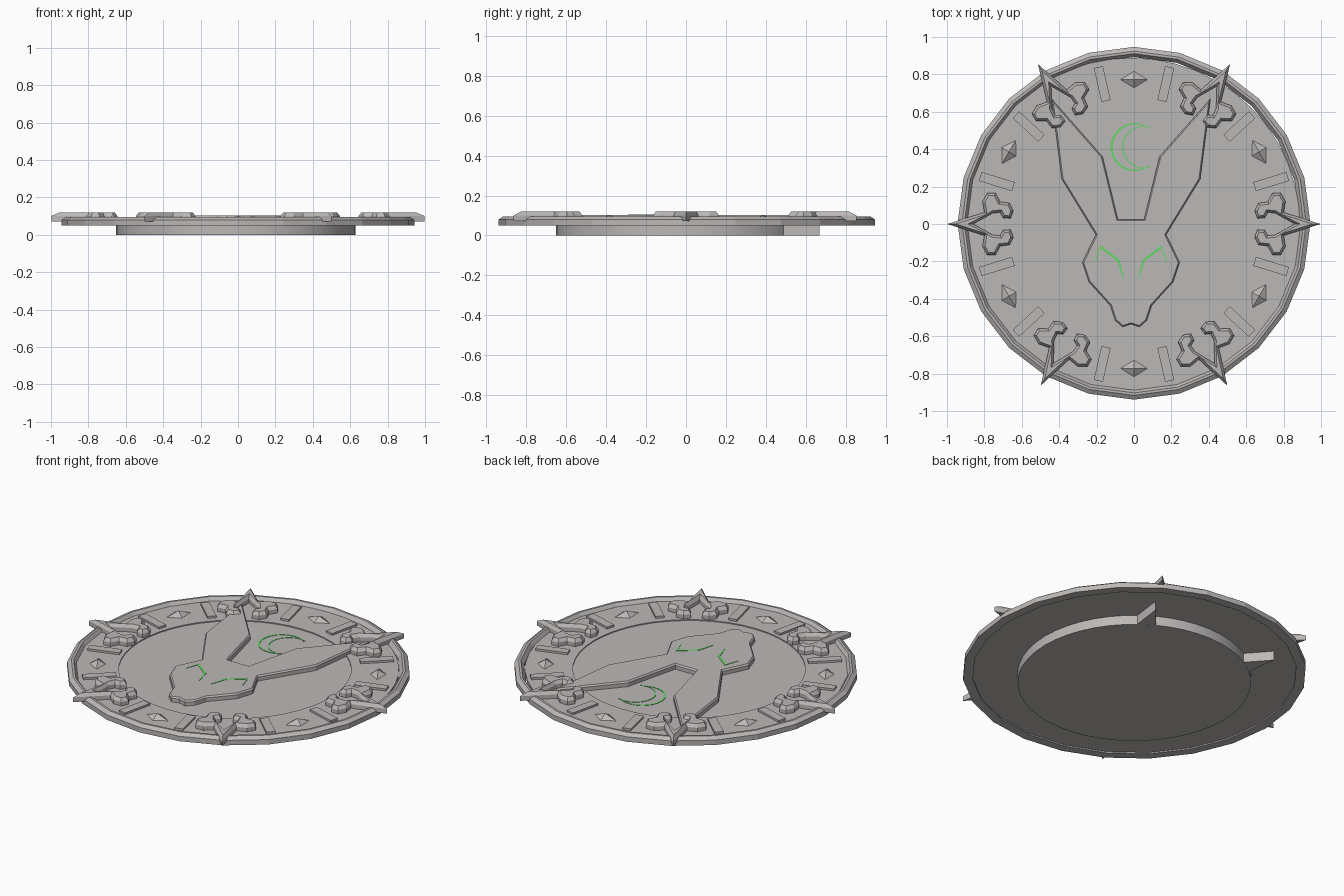
import bpy, bmesh
from math import sin, cos, radians, pi
from mathutils import Vector

if "Cube" in bpy.data.objects:
    bpy.data.objects.remove(bpy.data.objects["Cube"], do_unlink=True)


def material(name, rgb):
    m = bpy.data.materials.new(name)
    m.use_nodes = True
    m.diffuse_color = (*rgb, 1)
    m.node_tree.nodes["Principled BSDF"].inputs["Base Color"].default_value = (*rgb, 1)
    return m


STONE = material("warm grey stone", (0.50, 0.48, 0.47))
GREEN = material("glowing green", (0.13, 0.68, 0.14))


def finish(bm, name, mat, smooth=False):
    bmesh.ops.recalc_face_normals(bm, faces=bm.faces)
    me = bpy.data.meshes.new(name)
    bm.to_mesh(me)
    bm.free()
    me.materials.append(mat)
    ob = bpy.data.objects.new(name, me)
    bpy.context.collection.objects.link(ob)
    if smooth:
        bpy.ops.object.select_all(action="DESELECT")
        ob.select_set(True)
        bpy.context.view_layer.objects.active = ob
        bpy.ops.object.shade_smooth_by_angle(angle=radians(30))
    return ob


def prism(bm, pts, z0, z1, bevel=0, rise=0):
    """Extrude an outline, with an optional sloped edge around the top."""
    base = bm.faces.new([bm.verts.new((x, y, z0)) for x, y in pts])
    ext = bmesh.ops.extrude_face_region(bm, geom=[base], use_keep_orig=True)["geom"]
    top = [g for g in ext if isinstance(g, bmesh.types.BMFace)][0]
    for v in top.verts:
        v.co.z = z1
    top.normal_update()
    if bevel:
        bmesh.ops.inset_region(bm, faces=[top], thickness=bevel, use_even_offset=True)
        for v in top.verts:
            v.co.z = z1 + rise


def lathe(bm, profile, segments, centre=(0, 0)):
    """Spin a closed profile of (radius, height) around the upright axis."""
    rings = []
    for i in range(segments):
        a = 2 * pi * i / segments
        rings.append([bm.verts.new((centre[0] + r * cos(a), centre[1] + r * sin(a), z))
                      for r, z in profile])
    n = len(profile)
    for i in range(segments):
        a, b = rings[i], rings[(i + 1) % segments]
        for j in range(n):
            k = (j + 1) % n
            bm.faces.new((a[j], b[j], b[k], a[k]))


def ribbon(bm, path, widths, z):
    """Thin painted line along a path, with one width per point."""
    left, right = [], []
    for i, p in enumerate(path):
        d = Vector(path[min(i + 1, len(path) - 1)]) - Vector(path[max(i - 1, 0)])
        side = Vector((-d.y, d.x)).normalized() * widths[i] / 2
        left.append(Vector(p) + side)
        right.append(Vector(p) - side)
    prism(bm, [tuple(v) for v in left + right[::-1]], z, z + 0.003)


def turn(pts, degrees):
    a = radians(degrees)
    return [(u * cos(a) - v * sin(a), u * sin(a) + v * cos(a)) for u, v in pts]


CENTRE = (-0.012, -0.012)

# Faceted outer rim with sloped sides
bm = bmesh.new()
lathe(bm, [(0.89, 0.05), (0.943, 0.05), (0.943, 0.08), (0.92, 0.096),
           (0.907, 0.096), (0.888, 0.07)], 24, (0, 0.004))
finish(bm, "outer_rim", STONE)

# Flat ring plate between the rim and the centre
bm = bmesh.new()
lathe(bm, [(0.638, 0.057), (0.9, 0.057), (0.9, 0.076), (0.638, 0.076)], 48, CENTRE)
finish(bm, "ring_plate", STONE)

# Round centre body that stands below the plate
bm = bmesh.new()
circle = [(CENTRE[0] + 0.64 * cos(2 * pi * i / 48), CENTRE[1] + 0.64 * sin(2 * pi * i / 48))
          for i in range(48)]
prism(bm, circle, 0, 0.07)
finish(bm, "centre_body", STONE, smooth=True)

# Long-eared animal head, mirrored from one half outline
half = [(0.07, 0.025), (0.152, 0.36), (0.425, 0.67), (0.37, 0.24), (0.188, -0.057),
        (0.26, -0.205), (0.225, -0.31), (0.11, -0.437), (0.085, -0.515), (0.045, -0.55)]
mid = -0.016
outline = [(mid + x, y) for x, y in half] + [(mid, -0.535)]
outline += [(mid - x, y) for x, y in reversed(half)]
bm = bmesh.new()
prism(bm, outline, 0.001, 0.093, 0.007, 0.009)
finish(bm, "animal_head", STONE)

# Pointed ornaments with curled hooks
hook = [(0.80, 0.062), (0.81, 0.12), (0.785, 0.165), (0.74, 0.165), (0.715, 0.118),
        (0.665, 0.112), (0.645, 0.07), (0.66, 0.03), (0.70, 0.033), (0.715, 0.062),
        (0.755, 0.058)]
ornament = [(0.998, 0)] + hook + [(0.86, 0)] + [(u, -v) for u, v in reversed(hook)]
for i, angle in enumerate((0, 59, 121, 180, 240, 300)):
    bm = bmesh.new()
    prism(bm, turn(ornament, angle), 0.072, 0.1, 0.013, 0.019)
    finish(bm, f"pointed_ornament_{i + 1}", STONE)

# Small diamond studs with a raised bar on each side
for i in range(6):
    angle = 30 + 60 * i
    bm = bmesh.new()
    stud = turn([(0.82, 0), (0.772, 0.077), (0.725, 0), (0.772, -0.077)], angle)
    ring = [bm.verts.new((x, y, 0.074)) for x, y in stud]
    peak = bm.verts.new((*turn([(0.772, 0)], angle)[0], 0.103))
    bm.faces.new(ring)
    for j in range(4):
        bm.faces.new((ring[j], ring[(j + 1) % 4], peak))
    finish(bm, f"diamond_stud_{i + 1}", STONE)
    for side, shift in (("right", -12.8), ("left", 12.8)):
        bm = bmesh.new()
        bar = [(0.675, -0.025), (0.86, -0.025), (0.86, 0.025), (0.675, 0.025)]
        prism(bm, turn(bar, angle + shift), 0.072, 0.088)
        finish(bm, f"{side}_bar_{i + 1}", STONE)


# Crescent drawn with two tapering arcs
def arc(bm, cx, cy, r, start, width):
    n = 24
    path, widths = [], []
    for i in range(n + 1):
        a = radians(start + (360 - 2 * start) * i / n)
        path.append((cx + r * cos(a), cy + r * sin(a)))
        widths.append(width * (0.3 + 0.7 * sin(pi * i / n)))
    ribbon(bm, path, widths, 0.069)


bm = bmesh.new()
arc(bm, 0.005, 0.411, 0.125, 52, 0.012)
arc(bm, 0.052, 0.411, 0.112, 70, 0.007)
finish(bm, "crescent_mark", GREEN)

# Angled eye lines on the head
for side, s in (("left", 1), ("right", -1)):
    bm = bmesh.new()
    eye = [(0.19, -0.2), (0.163, -0.122), (0.068, -0.195), (0.04, -0.29)]
    ribbon(bm, [(mid + s * x, y) for x, y in eye], [0.006, 0.016, 0.014, 0.005], 0.101)
    finish(bm, f"{side}_eye_line", GREEN)
